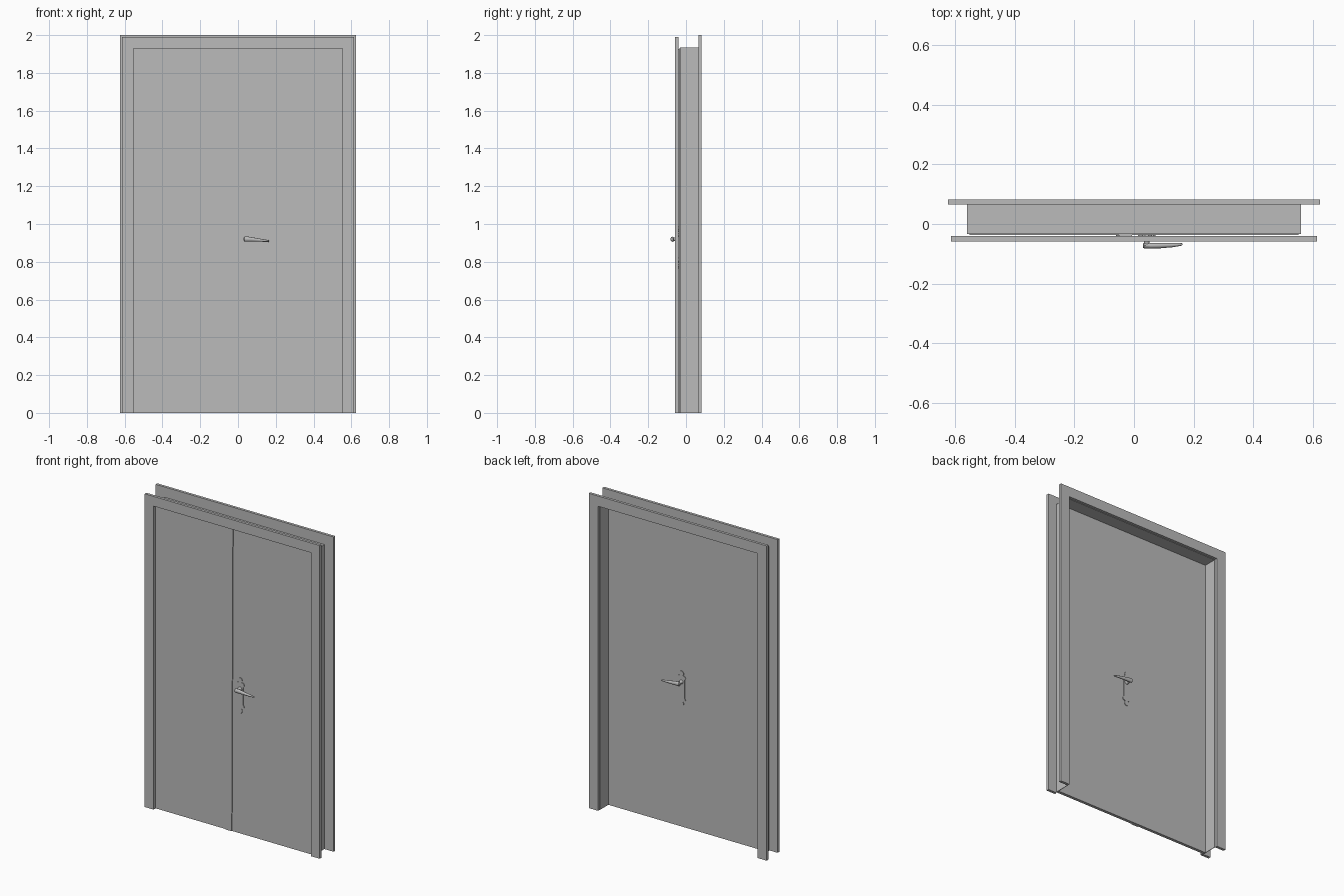
import bpy, bmesh, math
from mathutils import Vector

if "Cube" in bpy.data.objects:
    bpy.data.objects.remove(bpy.data.objects["Cube"], do_unlink=True)

grey = bpy.data.materials.new("plain_grey")
grey.use_nodes = True
grey.diffuse_color = (0.5, 0.5, 0.5, 1)
grey.node_tree.nodes["Principled BSDF"].inputs["Base Color"].default_value = (0.5, 0.5, 0.5, 1)


def finish(name, bm):
    bmesh.ops.recalc_face_normals(bm, faces=bm.faces)
    mesh = bpy.data.meshes.new(name)
    bm.to_mesh(mesh)
    bm.free()
    mesh.materials.append(grey)
    obj = bpy.data.objects.new(name, mesh)
    bpy.context.collection.objects.link(obj)
    return obj


def prism(name, outline, y0, y1):
    """Extrude an (x, z) outline from y0 to y1."""
    bm = bmesh.new()
    face = bm.faces.new([bm.verts.new((x, y0, z)) for x, z in outline])
    ext = bmesh.ops.extrude_face_region(bm, geom=[face])
    moved = [v for v in ext["geom"] if isinstance(v, bmesh.types.BMVert)]
    bmesh.ops.translate(bm, verts=moved, vec=(0, y1 - y0, 0))
    return finish(name, bm)


def panel(name, half, top, y0, y1):
    return prism(name, [(-half, 0), (half, 0), (half, top), (-half, top)], y0, y1)


def arch(name, half, top, inner_half, inner_top, y0, y1):
    """Three-sided surround, open at the floor."""
    return prism(name, [(-half, 0), (-half, top), (half, top), (half, 0),
                        (inner_half, 0), (inner_half, inner_top),
                        (-inner_half, inner_top), (-inner_half, 0)], y0, y1)


def loft(name, sections, sides=12):
    """Skin ellipses given as (centre, axis_a, axis_b)."""
    bm = bmesh.new()
    rings = []
    for centre, a, b in sections:
        ring = []
        for i in range(sides):
            t = 2 * math.pi * i / sides
            ring.append(bm.verts.new(Vector(centre) + Vector(a) * math.cos(t) + Vector(b) * math.sin(t)))
        rings.append(ring)
    for r, s in zip(rings, rings[1:]):
        for i in range(sides):
            j = (i + 1) % sides
            bm.faces.new((r[i], r[j], s[j], s[i]))
    bm.faces.new(rings[0])
    bm.faces.new(rings[-1])
    obj = finish(name, bm)
    bpy.ops.object.select_all(action='DESELECT')
    obj.select_set(True)
    bpy.context.view_layer.objects.active = obj
    bpy.ops.object.shade_smooth_by_angle(angle=math.radians(40))
    return obj


LEAF_FRONT, LEAF_BACK = -0.037, -0.018

# Surround: thin lining with a flat trim on each face of the wall
arch("back_trim", 0.625, 2.0, 0.561, 1.935, 0.066, 0.083)
arch("front_trim", 0.615, 1.99, 0.553, 1.928, -0.058, -0.041)
arch("jamb_lining", 0.561, 1.935, 0.558, 1.932, -0.033, 0.066)

# Door leaf with a rebated front lip
panel("door_leaf", 0.558, 1.932, -0.033, LEAF_BACK)
panel("door_leaf_lip", 0.553, 1.928, LEAF_FRONT, -0.033)

# Slightly leaning cover strip over the meeting edge
prism("cover_strip", [(-0.06, 0), (-0.015, 0), (-0.007, 1.927), (-0.051, 1.927)], -0.042, LEAF_FRONT)

# Ornate plate outline: half widths by height, mirrored about its centre line
HX = 0.043
half_plate = [(0.006, 0.765), (0.015, 0.775), (0.016, 0.785), (0.010, 0.795),
              (0.022, 0.797), (0.029, 0.805), (0.027, 0.814), (0.022, 0.82),
              (0.022, 0.935), (0.028, 0.942), (0.029, 0.951), (0.022, 0.96),
              (0.010, 0.961), (0.016, 0.970), (0.015, 0.98), (0.006, 0.99)]
plate = [(HX + w, z) for w, z in half_plate] + [(HX - w, z) for w, z in reversed(half_plate)]

# Handle set on each face of the leaf
for side, face_y, sign in (("front", LEAF_FRONT, -1), ("back", LEAF_BACK, 1)):
    def out(d):
        return face_y + sign * d
    prism(side + "_handle_plate", plate, face_y, out(0.004))
    loft(side + "_handle_neck",
         [((HX, out(d), 0.92), (r, 0, 0), (0, 0, r))
          for d, r in ((0.0, 0.014), (0.008, 0.012), (0.012, 0.009), (0.038, 0.010))])
    # Lever: (x, distance out, z, half depth, half height)
    lever = [(0.030, 0.036, 0.920, 0.006, 0.008), (0.034, 0.036, 0.920, 0.0095, 0.013),
             (0.055, 0.036, 0.920, 0.0095, 0.013), (0.090, 0.0355, 0.917, 0.009, 0.010),
             (0.130, 0.034, 0.913, 0.007, 0.007), (0.155, 0.032, 0.911, 0.005, 0.005),
             (0.163, 0.031, 0.910, 0.003, 0.004)]
    loft(side + "_handle_lever",
         [((x, out(d), z), (0, ry, 0), (0, 0, rz)) for x, d, z, ry, rz in lever])
